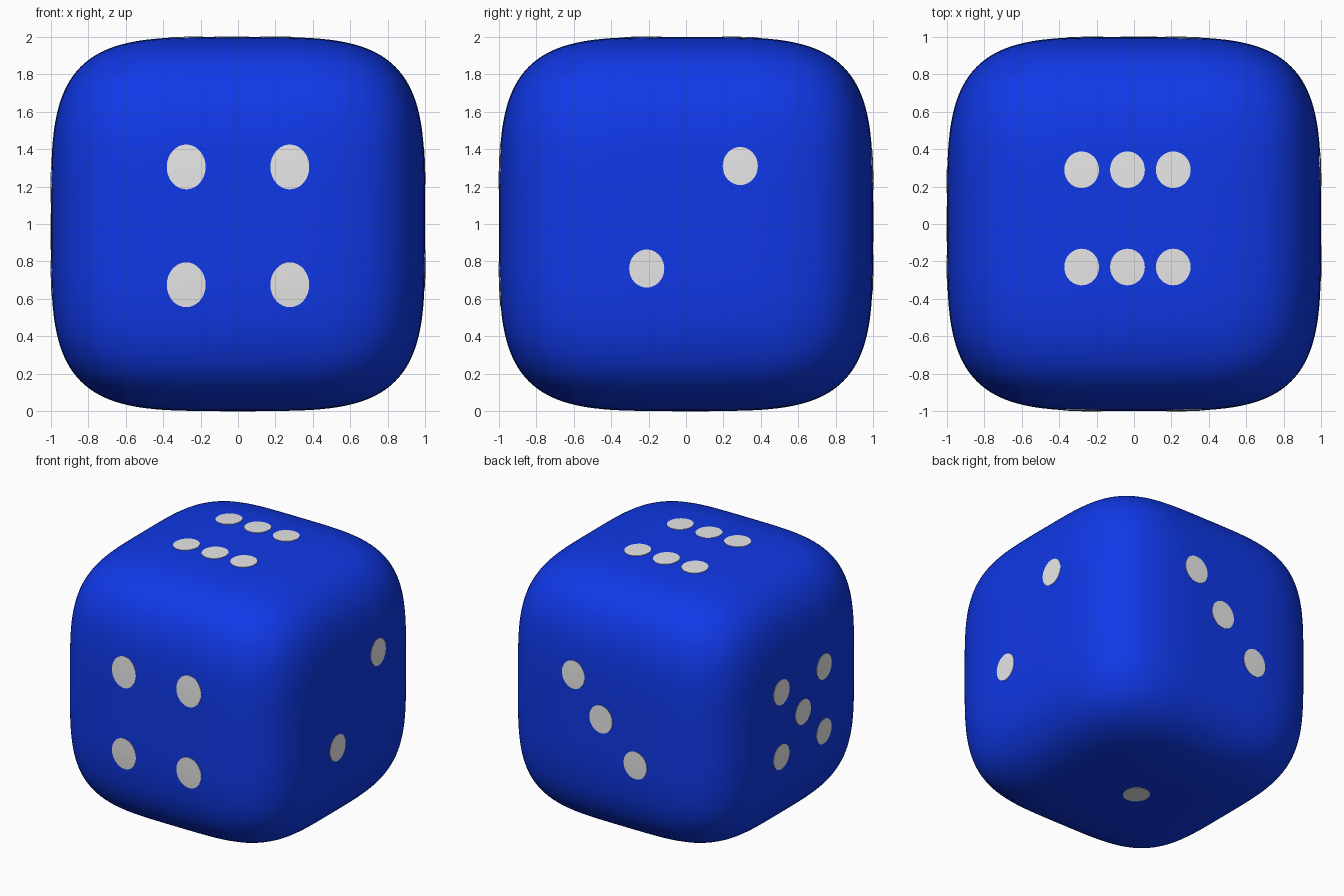
import bpy, bmesh, math
from mathutils import Vector

if "Cube" in bpy.data.objects:
    bpy.data.objects.remove(bpy.data.objects["Cube"])


def material(name, rgb):
    m = bpy.data.materials.new(name)
    m.diffuse_color = (*rgb, 1)
    m.use_nodes = True
    m.node_tree.nodes["Principled BSDF"].inputs["Base Color"].default_value = m.diffuse_color
    return m


BLUE = material("blue", (0.005, 0.04, 0.8))
WHITE = material("pip white", (0.8, 0.8, 0.8))
CENTRE = Vector((0, 0, 1))


def finish(bm, name, mat):
    bmesh.ops.recalc_face_normals(bm, faces=bm.faces)
    me = bpy.data.meshes.new(name)
    bm.to_mesh(me)
    bm.free()
    ob = bpy.data.objects.new(name, me)
    bpy.context.collection.objects.link(ob)
    me.materials.append(mat)
    for p in me.polygons:
        p.use_smooth = True
    return ob


# Rounded body: a gridded cube pulled onto x^4 + y^4 + z^4 = 1
bm = bmesh.new()
bmesh.ops.create_cube(bm, size=2)
bmesh.ops.subdivide_edges(bm, edges=bm.edges[:], cuts=39, use_grid_fill=True)
for v in bm.verts:
    v.co = v.co / sum(c ** 4 for c in v.co) ** 0.25 + CENTRE
finish(bm, "die_body", BLUE)


# Pips: thin plates following the curved face
def pips(name, axis, sign, spots, ru, rv, sides=32):
    """spots are offsets along the two remaining axes, in x, y, z order."""
    others = [i for i in range(3) if i != axis]

    def on_face(u, v, lift):
        p = Vector((0, 0, 0))
        p[others[0]], p[others[1]] = u, v
        p[axis] = sign * ((1 - u ** 4 - v ** 4) ** 0.25 + lift)
        return p + CENTRE

    bm = bmesh.new()
    for u, v in spots:
        middle = bm.verts.new(on_face(u, v, 0.003))
        rings = []
        for r, lift in ((0.5, 0.003), (1, 0.003), (1, -0.003)):
            rings.append([bm.verts.new(on_face(
                u + ru * r * math.cos(2 * math.pi * k / sides),
                v + rv * r * math.sin(2 * math.pi * k / sides), lift))
                for k in range(sides)])
        for k in range(sides):
            n = (k + 1) % sides
            bm.faces.new((middle, rings[0][k], rings[0][n]))
            for a, b in zip(rings, rings[1:]):
                bm.faces.new((a[k], b[k], b[n], a[n]))
    # open shells: orient each face away from the die centre
    ob = finish(bm, name, WHITE)
    me = ob.data
    if any(p.normal[axis] * sign < -0.5 for p in me.polygons):
        me.flip_normals()
    bpy.ops.object.select_all(action='DESELECT')
    bpy.context.view_layer.objects.active = ob
    ob.select_set(True)
    bpy.ops.object.shade_smooth_by_angle(angle=math.radians(30))


pips("front_four_pips", 1, -1,
     [(x, z) for x in (-0.277, 0.277) for z in (0.305, -0.325)], 0.104, 0.12)
pips("right_two_pips", 0, 1, [(0.29, 0.31), (-0.21, -0.238)], 0.094, 0.102)
pips("top_six_pips", 2, 1,
     [(x, y) for x in (-0.28, -0.035, 0.21) for y in (0.29, -0.23)], 0.093, 0.098)
pips("back_three_pips", 1, 1, [(0.265, 0.29), (0.026, 0.01), (-0.265, -0.27)], 0.098, 0.107)
pips("left_five_pips", 0, -1,
     [(y, z) for y in (-0.26, 0.26) for z in (0.21, -0.29)] + [(0, -0.04)], 0.094, 0.096)
pips("bottom_one_pip", 2, -1, [(0.0, 0.026)], 0.093, 0.098)
